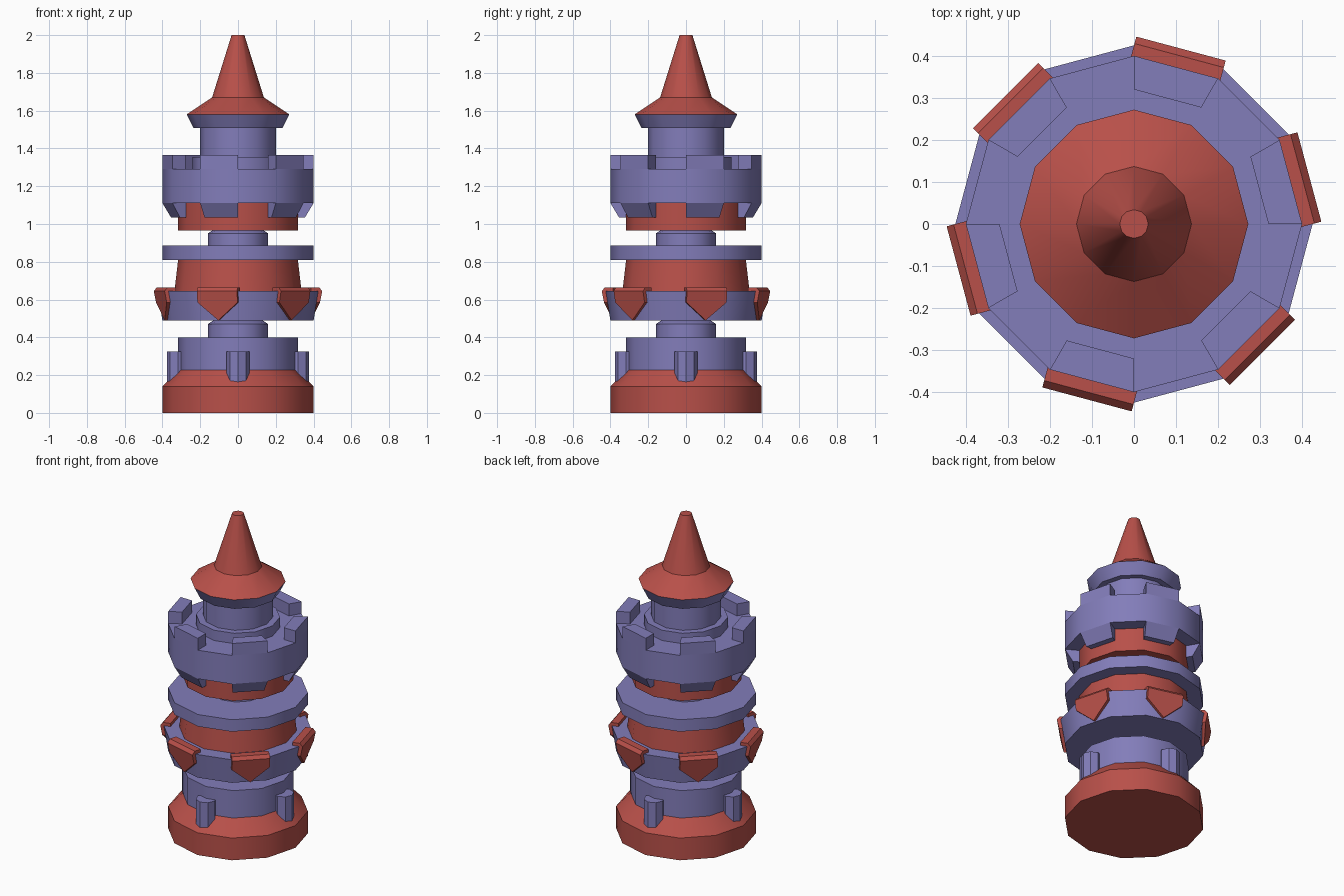
import bpy, bmesh
from math import sin, cos, pi, radians
from mathutils import Vector, Matrix

if "Cube" in bpy.data.objects:
    bpy.data.objects.remove(bpy.data.objects["Cube"])

SIDES = 12
STEP = 2 * pi / SIDES


def material(name, rgb):
    m = bpy.data.materials.new(name)
    m.use_nodes = True
    colour = (*rgb, 1)
    m.diffuse_color = colour
    m.node_tree.nodes["Principled BSDF"].inputs["Base Color"].default_value = colour
    return m


violet = material("violet_stone", (0.225, 0.205, 0.49))
red = material("red_tile", (0.48, 0.08, 0.067))


def finish(bm, name, mat):
    """Turn a bmesh into a named object with sharp edges kept."""
    bmesh.ops.recalc_face_normals(bm, faces=bm.faces)
    mesh = bpy.data.meshes.new(name)
    bm.to_mesh(mesh)
    bm.free()
    mesh.materials.append(mat)
    ob = bpy.data.objects.new(name, mesh)
    bpy.context.collection.objects.link(ob)
    bpy.ops.object.select_all(action="DESELECT")
    ob.select_set(True)
    bpy.context.view_layer.objects.active = ob
    bpy.ops.object.shade_smooth_by_angle(angle=radians(35))
    return ob


def bridge(bm, a, b):
    for i in range(len(a)):
        j = (i + 1) % len(a)
        bm.faces.new((a[i], a[j], b[j], b[i]))


def turned(name, mat, profile, sides=SIDES, centre=(0, 0)):
    """Capped solid of revolution from (radius, height) points."""
    bm = bmesh.new()
    rings = [[bm.verts.new((centre[0] + r * cos(2 * pi * i / sides),
                            centre[1] + r * sin(2 * pi * i / sides), z))
              for i in range(sides)] for r, z in profile]
    for a, b in zip(rings, rings[1:]):
        bridge(bm, a, b)
    bm.faces.new(rings[0])
    bm.faces.new(rings[-1])
    return finish(bm, name, mat)


def sector(name, mat, side, section):
    """Block filling one side of the tower, from a closed (radius, height) section."""
    bm = bmesh.new()
    ends = [[bm.verts.new((r * cos(a), r * sin(a), z)) for r, z in section]
            for a in (side * STEP, (side + 1) * STEP)]
    bridge(bm, *ends)
    for end in ends:
        bm.faces.new(end)
    return finish(bm, name, mat)


def shield(name, mat, side):
    """Pointed plate leaning outward, with a bevelled top."""
    bm = bmesh.new()
    w = 0.11
    outline = [(0.415, -w, 0.665), (0.432, -w, 0.645), (0.420, -w, 0.585), (0.402, 0, 0.49),
               (0.420, w, 0.585), (0.432, w, 0.645), (0.415, w, 0.665)]
    front = [bm.verts.new(p) for p in outline]
    back = [bm.verts.new((0.37, t, z)) for n, t, z in outline]
    bridge(bm, front, back)
    bm.faces.new((front[0], front[1], front[5], front[6]))
    bm.faces.new(front[1:6])
    bm.faces.new(back)
    turn = Matrix.Rotation((side + 0.5) * STEP, 4, "Z")
    bmesh.ops.transform(bm, matrix=turn, verts=bm.verts)
    return finish(bm, name, mat)


# Foot and lower drum
turned("foot", red, [(0.4, 0), (0.4, 0.14), (0.305, 0.24)])
turned("lower_drum", violet, [(0.317, 0.2), (0.317, 0.4)])
for i in range(4):
    d = Vector((cos(i * pi / 2), sin(i * pi / 2))) * 0.317
    turned(f"foot_post_{i + 1}", violet, [(0.06, 0.15), (0.06, 0.325)], 8, d)

# Necks joining the stacked sections
for name, z in (("lower_neck", 0.4), ("upper_neck", 0.88)):
    turned(name, violet, [(0.16, z), (0.16, z + 0.07), (0.13, z + 0.09)])

# Middle section
turned("belt", violet, [(0.4, 0.488), (0.425, 0.645)])
turned("middle_drum", red, [(0.337, 0.64), (0.317, 0.81)])
turned("middle_plate", violet, [(0.4, 0.81), (0.4, 0.885)])

# Battlement section
turned("upper_drum", red, [(0.317, 0.965), (0.317, 1.115)])
turned("crown_wall", violet, [(0.4, 1.11), (0.4, 1.29)])
turned("crown_plinth", violet, [(0.24, 1.28), (0.24, 1.355)])

# Shields, corbels and merlons on every other side
for side in range(0, SIDES, 2):
    n = side // 2 + 1
    shield(f"shield_{n}", red, side)
    sector(f"corbel_{n}", violet, side,
           [(0.30, 1.11), (0.30, 1.035), (0.355, 1.035), (0.4, 1.11)])
    sector(f"merlon_{n}", violet, side,
           [(0.32, 1.29), (0.4, 1.29), (0.4, 1.365), (0.32, 1.365)])

# Turret and roof
turned("turret", violet, [(0.2, 1.34), (0.2, 1.51)])
turned("eaves", violet, [(0.235, 1.507), (0.272, 1.58)])
turned("roof", red, [(0.272, 1.58), (0.137, 1.67), (0.034, 2.0)])
